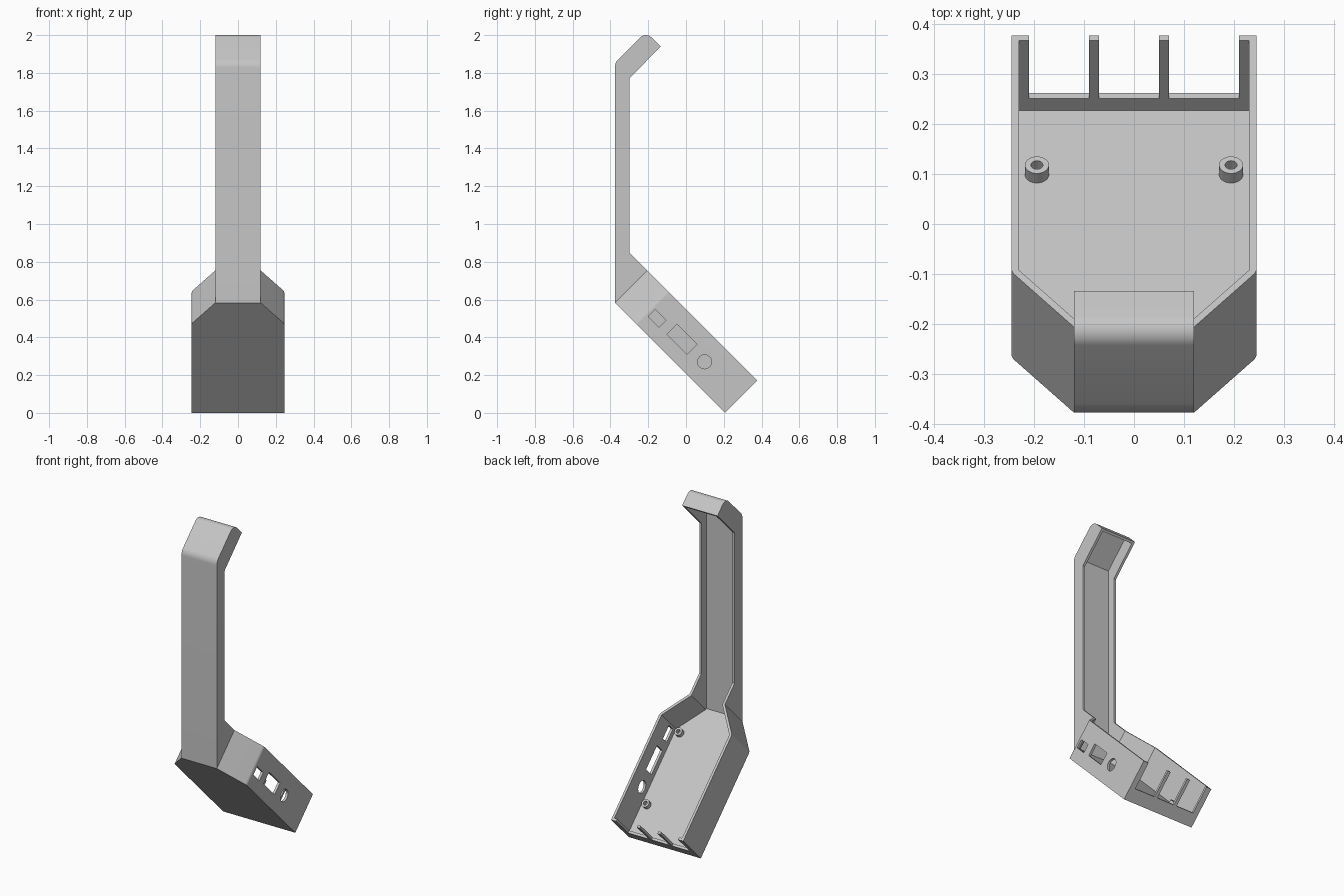
import bpy, bmesh, math
from mathutils import Vector

cube = bpy.data.objects.get("Cube")
if cube:
    bpy.data.objects.remove(cube, do_unlink=True)

mat = bpy.data.materials.new("light_grey_plastic")
mat.use_nodes = True
GREY = (0.56, 0.56, 0.56, 1)
mat.diffuse_color = GREY
mat.node_tree.nodes["Principled BSDF"].inputs["Base Color"].default_value = GREY

# Tray frame: u runs down the 45 degree slope, w rises square to the base plate
S = math.sqrt(0.5)
FRONT, CORNER_Z = -0.377, 0.583
LENGTH, DEPTH, FLOOR, WALL = 0.8245, 0.242, 0.044, 0.015


def tray(x, u, w):
    return Vector((x, FRONT + (u + w) * S, CORNER_Z + (w - u) * S))


def on_plate(p, t):      # outline in x, u extruded along w
    return tray(p[0], p[1], t)


def on_side(p, t):       # outline in u, w extruded along x
    return tray(t, p[0], p[1])


def upright(p, t):       # outline in y, z extruded along x
    return Vector((t, p[0], p[1]))


def fillet(prev, corner, nxt, radius, steps=8):
    """Points of an arc that rounds one corner of an outline."""
    c = Vector(corner)
    a, b = (Vector(prev) - c).normalized(), (Vector(nxt) - c).normalized()
    half = a.angle(b) / 2
    centre = c + (a + b).normalized() * (radius / math.sin(half))
    start = (c + a * (radius / math.tan(half)) - centre).normalized()
    end = (c + b * (radius / math.tan(half)) - centre).normalized()
    spokes = [start.lerp(end, i / steps).normalized() for i in range(steps + 1)]
    return [tuple(centre + s * radius) for s in spokes]


def prism(name, outline, place, t0, t1):
    bm = bmesh.new()
    low = [bm.verts.new(place(p, t0)) for p in outline]
    high = [bm.verts.new(place(p, t1)) for p in outline]
    bm.faces.new(low)
    bm.faces.new(high[::-1])
    n = len(outline)
    for i in range(n):
        j = (i + 1) % n
        bm.faces.new((low[i], high[i], high[j], low[j]))
    bmesh.ops.recalc_face_normals(bm, faces=bm.faces)
    mesh = bpy.data.meshes.new(name)
    bm.to_mesh(mesh)
    bm.free()
    mesh.materials.append(mat)
    ob = bpy.data.objects.new(name, mesh)
    bpy.context.collection.objects.link(ob)
    return ob


def combine(ob, other, operation):
    mod = ob.modifiers.new("combine", "BOOLEAN")
    mod.operation, mod.solver, mod.object = operation, "EXACT", other
    bpy.context.view_layer.objects.active = ob
    bpy.ops.object.modifier_apply(modifier=mod.name)
    bpy.data.objects.remove(other, do_unlink=True)


def mirrored(half):
    return half + [(-x, u) for x, u in reversed(half)]


def circle(cx, cy, r, n=32):
    return [(cx + r * math.cos(math.tau * i / n), cy + r * math.sin(math.tau * i / n))
            for i in range(n)]


def box(cx, cy, sx, sy):
    return [(cx + a * sx / 2, cy + b * sy / 2) for a, b in ((-1, -1), (1, -1), (1, 1), (-1, 1))]


# Outer solids: tapered tray and bent arm
side = [(0.12, 0), (0.245, 0.156), (0.245, LENGTH)]
outline = mirrored([side[0]] + fillet(*side, 0.03) + [side[2]])
shell = prism("housing_shell", outline, on_plate, 0, DEPTH)

rim_end, tip, bend, foot = (-0.134, 1.939), (-0.2125, 2.0175), (FRONT, 1.853), (FRONT, CORNER_Z)
arm_outline = [foot, (-0.327, 0.533), (-0.156, 0.704), (-0.3, 0.848), (-0.3, 1.771), rim_end]
arm_outline += fillet(rim_end, tip, bend, 0.042)
arm_outline += fillet(tip, bend, foot, 0.06)
combine(shell, prism("arm", arm_outline, upright, -0.12, 0.12), "UNION")

# Hollow inside: tray pocket and arm channel
pocket = mirrored([(0.105, 0.005), (0.23, 0.161), (0.23, LENGTH - WALL)])
combine(shell, prism("pocket", pocket, on_plate, FLOOR, 0.3), "DIFFERENCE")
seam_z = FRONT + CORNER_Z + FLOOR / S + 0.347
channel = [(-0.347, seam_z), (-0.312, seam_z - 0.035), (-0.112, seam_z + 0.165), (-0.2, 1.0),
           (-0.2, 1.7), (-0.083, 1.867), (-0.202, 1.986), (-0.347, 1.841)]
combine(shell, prism("channel", channel, upright, -0.105, 0.105), "DIFFERENCE")

# Open slots in the end wall
for x0, x1 in ((-0.21, -0.09), (-0.07, 0.05), (0.07, 0.21)):
    slot = box((x0 + x1) / 2, LENGTH, x1 - x0, 0.06)
    combine(shell, prism("slot", slot, on_plate, 0.079, 0.3), "DIFFERENCE")

# Port openings in the left wall
for port in (box(0.217, 0.1, 0.082, 0.052), box(0.388, 0.115, 0.15, 0.074),
             circle(0.557, 0.115, 0.037)):
    combine(shell, prism("port", port, on_side, 0.2, 0.3), "DIFFERENCE")

# Screw bosses on the tray floor
parts = [shell]
for x, side_name in ((0.194, "left"), (-0.194, "right")):
    for u, end_name in ((0.178, "upper"), (0.629, "lower")):
        boss = prism(f"screw_boss_{end_name}_{side_name}", circle(x, u, 0.024),
                     on_plate, FLOOR - 0.002, 0.071)
        combine(boss, prism("bore", circle(x, u, 0.012), on_plate, FLOOR, 0.1), "DIFFERENCE")
        parts.append(boss)

# Smooth the rounded corners, keep the rest crisp
bpy.ops.object.select_all(action="DESELECT")
for ob in parts:
    ob.select_set(True)
bpy.context.view_layer.objects.active = shell
bpy.ops.object.shade_smooth_by_angle(angle=math.radians(30))
